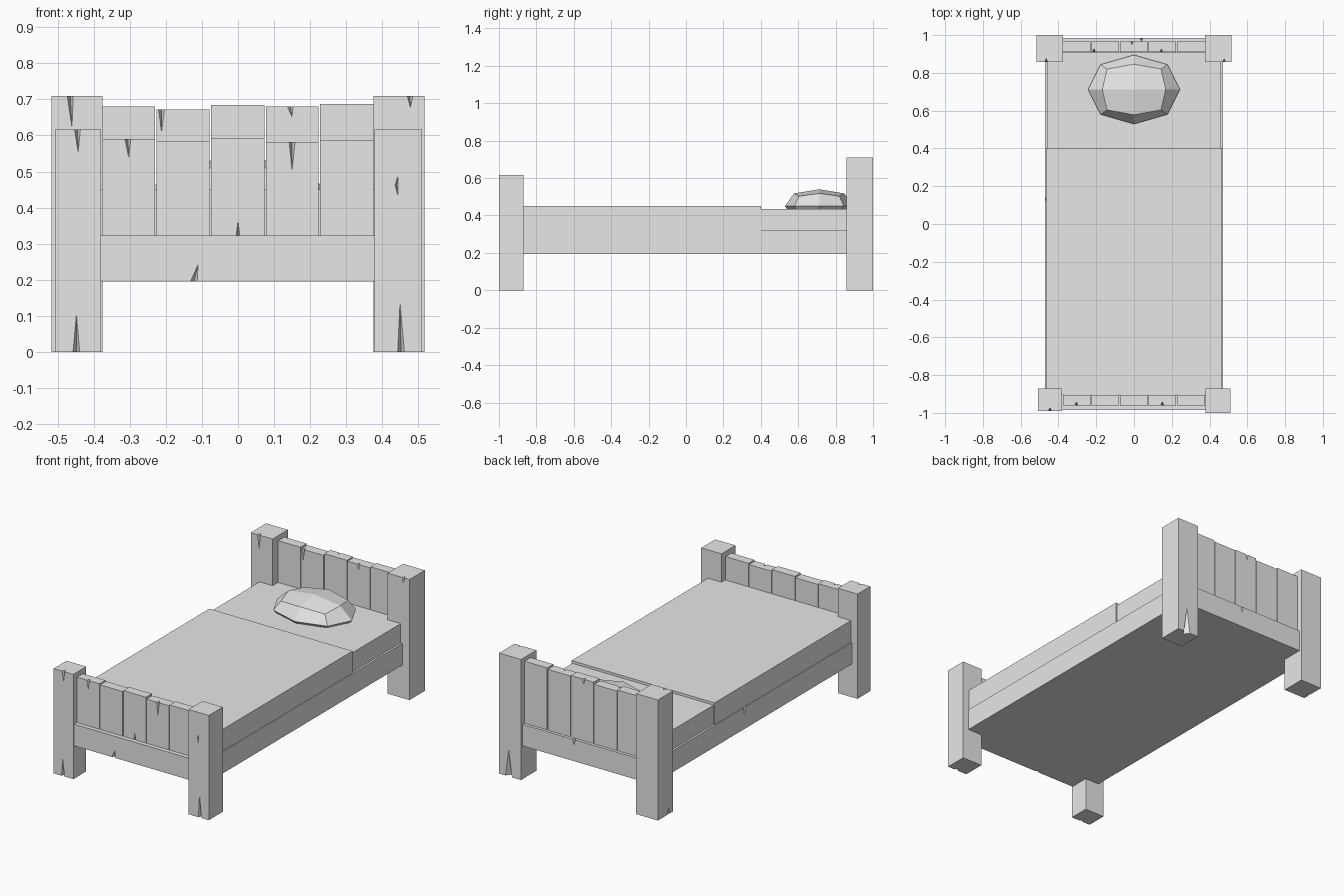
import bpy
import bmesh
from mathutils import Vector

cube = bpy.data.objects.get("Cube")
if cube:
    bpy.data.objects.remove(cube, do_unlink=True)

grey = bpy.data.materials.new("plain grey")
grey.use_nodes = True
grey.diffuse_color = (0.8, 0.8, 0.8, 1)
grey.node_tree.nodes["Principled BSDF"].inputs["Base Color"].default_value = grey.diffuse_color


def make_object(name, bm):
    bmesh.ops.recalc_face_normals(bm, faces=bm.faces)
    mesh = bpy.data.meshes.new(name)
    bm.to_mesh(mesh)
    bm.free()
    mesh.materials.append(grey)
    obj = bpy.data.objects.new(name, mesh)
    bpy.context.collection.objects.link(obj)
    return obj


def box(name, x, y, z):
    """Box from its (min, max) range on each axis."""
    bm = bmesh.new()
    bmesh.ops.create_cube(bm, size=1)
    for v in bm.verts:
        v.co = [r[0] if c < 0 else r[1] for c, r in zip(v.co, (x, y, z))]
    return make_object(name, bm)


def crack(obj, root, tip, inward, width=0.018, depth=0.02):
    """Cut a tapering split running from root to tip on one surface."""
    root, tip, inward = Vector(root), Vector(tip), Vector(inward)
    run = tip - root
    root -= run.normalized() * 0.003
    side = run.cross(inward).normalized() * width / 2
    out = -inward * 0.001
    bm = bmesh.new()
    for p in (root + side + out, root - side + out, root + inward * depth, tip + out):
        bm.verts.new(p)
    bmesh.ops.convex_hull(bm, input=bm.verts)
    cutter = make_object("crack_cutter", bm)
    cutter.hide_render = True
    mod = obj.modifiers.new("crack", "BOOLEAN")
    mod.operation, mod.solver, mod.object = "DIFFERENCE", "EXACT", cutter
    bpy.context.view_layer.objects.active = obj
    bpy.ops.object.modifier_apply(modifier=mod.name)
    bpy.data.objects.remove(cutter, do_unlink=True)


BACK, FORWARD, LEFT = (0, 1, 0), (0, -1, 0), (1, 0, 0)

# Corner posts
head_y, head_z = (0.857, 1.0), (0, 0.71)
head_right = box("head_post_right", (-0.517, -0.375), head_y, head_z)
head_left = box("head_post_left", (0.375, 0.517), head_y, head_z)
foot_right = box("foot_post_right", (-0.508, -0.38), (-0.99, -0.87), (0, 0.617))
foot_left = box("foot_post_left", (0.378, 0.51), (-1.0, -0.87), (0, 0.617))

crack(head_right, (-0.465, 0.857, 0.71), (-0.46, 0.857, 0.617), BACK)
crack(head_left, (0.477, 0.857, 0.71), (0.478, 0.857, 0.675), BACK)
crack(foot_right, (-0.445, -0.99, 0.617), (-0.443, -0.99, 0.55), BACK)
crack(foot_right, (-0.448, -0.99, 0), (-0.448, -0.99, 0.11), BACK, 0.02)
crack(foot_left, (0.452, -1, 0), (0.449, -1, 0.145), BACK, 0.02)
for end in (0.49, 0.43):
    crack(foot_left, (0.44, -1, 0.462), (0.443, -1, end), BACK, 0.01, 0.01)
crack(head_left, (0.455, 1, 0), (0.455, 1, 0.16), FORWARD, 0.045, 0.03)
crack(head_right, (-0.517, 0.9, 0), (-0.517, 0.9, 0.045), LEFT)

# Solid bed base with the outer rails
frame = box("bed_frame", (-0.472, 0.472), (-0.985, 0.985), (0.195, 0.322))
crack(frame, (-0.122, -0.985, 0.195), (-0.11, -0.985, 0.245), BACK, 0.02)
crack(frame, (0.04, 0.985, 0.322), (0.04, 0.985, 0.285), FORWARD)
crack(frame, (-0.472, 0.13, 0.322), (-0.472, 0.13, 0.27), LEFT)

# Upright planks of both end boards
edges = [-0.378, -0.228, -0.077, 0.075, 0.225, 0.377]


def planks(name, y, tops):
    return [box(f"{name}_plank_{i + 1}", (edges[i] + 0.002, edges[i + 1] - 0.002), y, (0.31, top))
            for i, top in enumerate(tops)]


head = planks("headboard", (0.91, 0.967), [0.68, 0.672, 0.684, 0.68, 0.687])
foot = planks("footboard", (-0.96, -0.905), [0.59, 0.585, 0.592, 0.582, 0.588])
crack(head[1], (-0.212, 0.91, 0.672), (-0.212, 0.91, 0.605), BACK)
crack(head[3], (0.145, 0.91, 0.68), (0.15, 0.91, 0.65), BACK)
crack(head[2], (-0.01, 0.967, 0.684), (-0.01, 0.967, 0.65), FORWARD)
crack(foot[0], (-0.305, -0.96, 0.59), (-0.303, -0.96, 0.535), BACK)
crack(foot[3], (0.15, -0.96, 0.582), (0.15, -0.96, 0.498), BACK)
crack(foot[2], (0, -0.96, 0.312), (0, -0.96, 0.365), BACK, 0.014)

# Mattress and blanket
box("mattress", (-0.46, 0.46), (-0.905, 0.908), (0.32, 0.435))
box("blanket", (-0.466, 0.466), (-0.905, 0.4), (0.321, 0.45))

# Faceted pillow: three eight-sided rings and a peaked top
bm = bmesh.new()


def ring(rx, ry, cx, cy, z_mid, z_corner):
    shape = [(rx, 0, z_mid), (cx, cy, z_corner), (0, ry, z_mid), (-cx, cy, z_corner),
             (-rx, 0, z_mid), (-cx, -cy, z_corner), (0, -ry, z_mid), (cx, -cy, z_corner)]
    return [bm.verts.new((x, y + 0.712, z)) for x, y, z in shape]


rings = [ring(0.23, 0.17, 0.165, 0.122, 0.433, 0.433),
         ring(0.243, 0.183, 0.177, 0.132, 0.45, 0.45),
         ring(0.168, 0.134, 0.143, 0.108, 0.518, 0.503)]
bm.faces.new(rings[0])
for low, high in zip(rings, rings[1:]):
    for i in range(8):
        j = (i + 1) % 8
        bm.faces.new((low[i], low[j], high[j], high[i]))
peak = bm.verts.new((0, 0.712, 0.54))
top = rings[-1]
for i in range(0, 8, 2):
    bm.faces.new((top[i], top[i + 1], top[(i + 2) % 8], peak))
make_object("pillow", bm)
